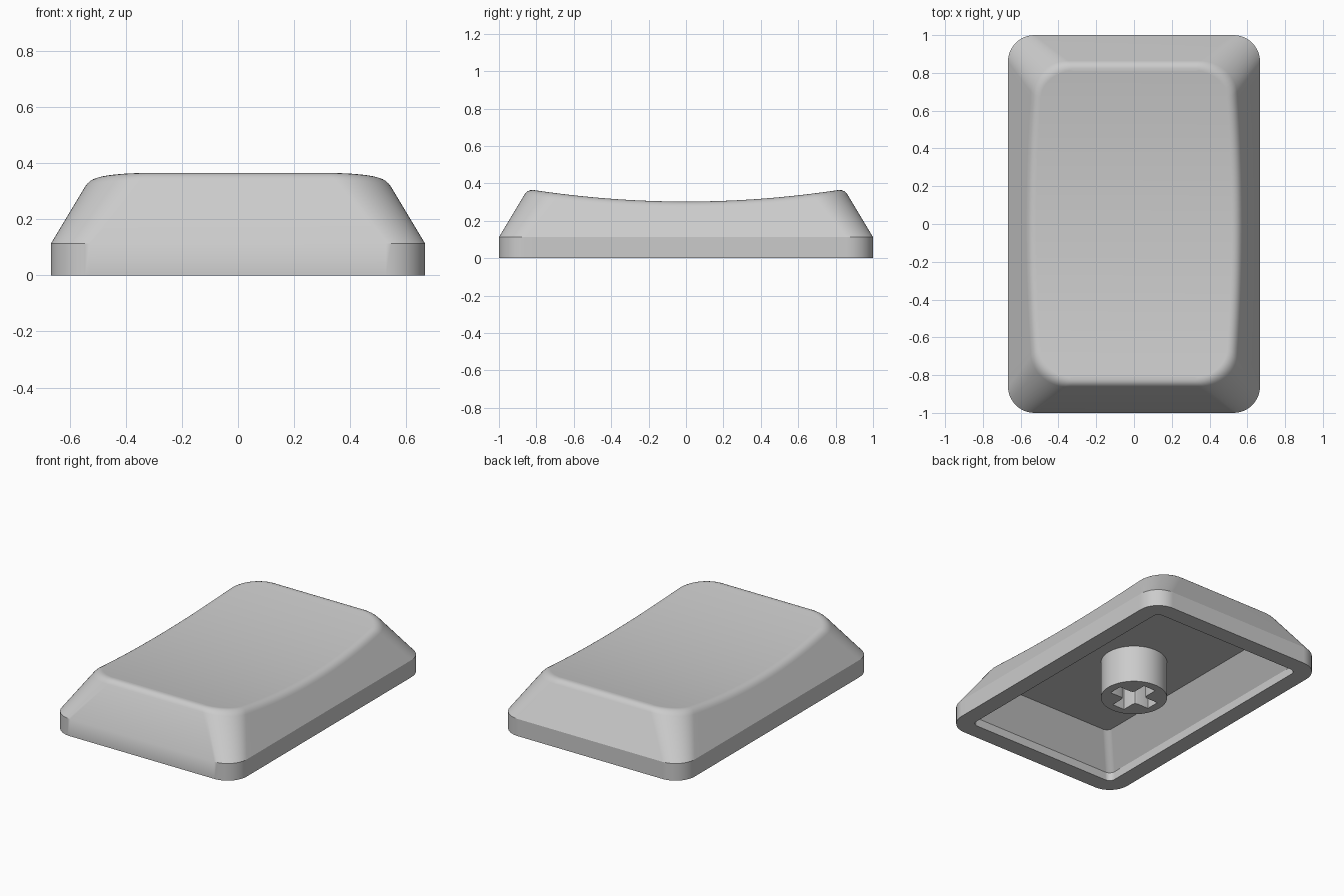
import bpy, bmesh
from math import sin, cos, pi
from mathutils import Vector

cube = bpy.data.objects.get("Cube")
if cube:
    bpy.data.objects.remove(cube)

grey = bpy.data.materials.new("light_grey_plastic")
colour = (0.6, 0.6, 0.6, 1)
grey.diffuse_color = colour
grey.use_nodes = True
grey.node_tree.nodes["Principled BSDF"].inputs["Base Color"].default_value = colour

HX, HY, SKIRT, DRAFT = 0.667, 1.0, 0.113, 0.6
CEILING, FILLET = 0.25, 0.035
ARC, SIDE = 12, 28          # segments per corner and per long side


def outline(hx, hy, r):
    """Rounded rectangle: right half front to back, then its mirror back to front."""
    half = []
    for k in range(ARC + 1):
        a = -pi / 2 + pi / 2 * k / ARC
        half.append((hx - r + r * cos(a), -hy + r + r * sin(a)))
    for k in range(1, SIDE):
        half.append((hx, (hy - r) * (2 * k / SIDE - 1)))
    half += [(x, -y) for x, y in half[ARC::-1]]
    return half + [(-x, y) for x, y in reversed(half)]


def flat_ring(hx, hy, r, z):
    return [Vector((x, y, z)) for x, y in outline(hx, hy, r)]


def dish(y):
    return 0.303 + 0.093 * y * y


def wall_point(i, z, inset=0.0):
    """Point on the drafted wall at height z, optionally moved inward."""
    d = z - SKIRT
    s = DRAFT * d + inset
    x, y = outline(HX - s, HY - s, 0.14 + 0.2 * d - inset)[i]
    return Vector((x, y, z))


# Rounded shoulder where the drafted wall meets the dished top
count = len(outline(HX, HY, 0.14))
shoulder = [[] for _ in range(6)]
for i in range(count):
    z = SKIRT
    for _ in range(8):
        z = dish(wall_point(i, z).y)
    edge = wall_point(i, z)
    low = wall_point(i, z - FILLET * 0.86)
    high = wall_point(i, z, FILLET)
    high.z = dish(high.y)
    for k, ring in enumerate(shoulder):
        t = k / 5
        ring.append(low * (1 - t) ** 2 + edge * 2 * t * (1 - t) + high * t * t)

# Cap shell, lofted from the inner ceiling round the rim and up to the top
rings = [
    flat_ring(0.42, 0.752, 0.04, CEILING),
    flat_ring(0.556, 0.889, 0.04, 0.055),
    flat_ring(0.556, 0.889, 0.04, 0),
    flat_ring(HX, HY, 0.14, 0),
    flat_ring(HX, HY, 0.14, SKIRT),
] + shoulder

bm = bmesh.new()
loops = [[bm.verts.new(p) for p in ring] for ring in rings]
for a, b in zip(loops, loops[1:]):
    for i in range(count):
        j = (i + 1) % count
        bm.faces.new((a[i], a[j], b[j], b[i]))
bm.faces.new(loops[0])
top = loops[-1]
for i in range(count // 2 - 1):
    bm.faces.new((top[i], top[i + 1], top[count - 2 - i], top[count - 1 - i]))
bmesh.ops.recalc_face_normals(bm, faces=bm.faces)

# Smooth shading, with hard rim and skirt edges (the front skirt blends softly)
for f in bm.faces:
    f.smooth = True
for n, loop in enumerate(loops[:5]):
    for i in range(count):
        if n == 4 and i == count - 1:
            continue
        bm.edges.get((loop[i], loop[(i + 1) % count])).smooth = False

mesh = bpy.data.meshes.new("cap_shell")
bm.to_mesh(mesh)
bm.free()
mesh.materials.append(grey)
cap = bpy.data.objects.new("cap_shell", mesh)
bpy.context.collection.objects.link(cap)
weighted = cap.modifiers.new("weighted_normals", 'WEIGHTED_NORMAL')
weighted.keep_sharp = True

# Mounting stem: an extruded disc with a cross-shaped socket
arm, w, c = 0.15, 0.045, 0.02
quarter = [(arm, -w), (arm, w), (w + c, w), (w + c * 0.3, w + c * 0.3), (w, w + c)]
cross = []
for _ in range(4):
    cross += quarter
    quarter = [(-y, x) for x, y in quarter]
circle = [(0.204 * cos(2 * pi * k / 64), 0.204 * sin(2 * pi * k / 64)) for k in range(64)]

curve = bpy.data.curves.new("stem", 'CURVE')
curve.dimensions = '2D'
curve.fill_mode = 'BOTH'
curve.extrude = CEILING / 2 + 0.005
for points in (circle, cross):
    spline = curve.splines.new('POLY')
    spline.points.add(len(points) - 1)
    for p, (x, y) in zip(spline.points, points):
        p.co = (x, y, 0, 1)
    spline.use_cyclic_u = True
curve.materials.append(grey)
stem = bpy.data.objects.new("stem", curve)
stem.location.z = curve.extrude
bpy.context.collection.objects.link(stem)

bpy.ops.object.select_all(action='DESELECT')
stem.select_set(True)
bpy.context.view_layer.objects.active = stem
bpy.ops.object.convert(target='MESH')
bpy.ops.object.shade_smooth_by_angle(angle=0.6)
